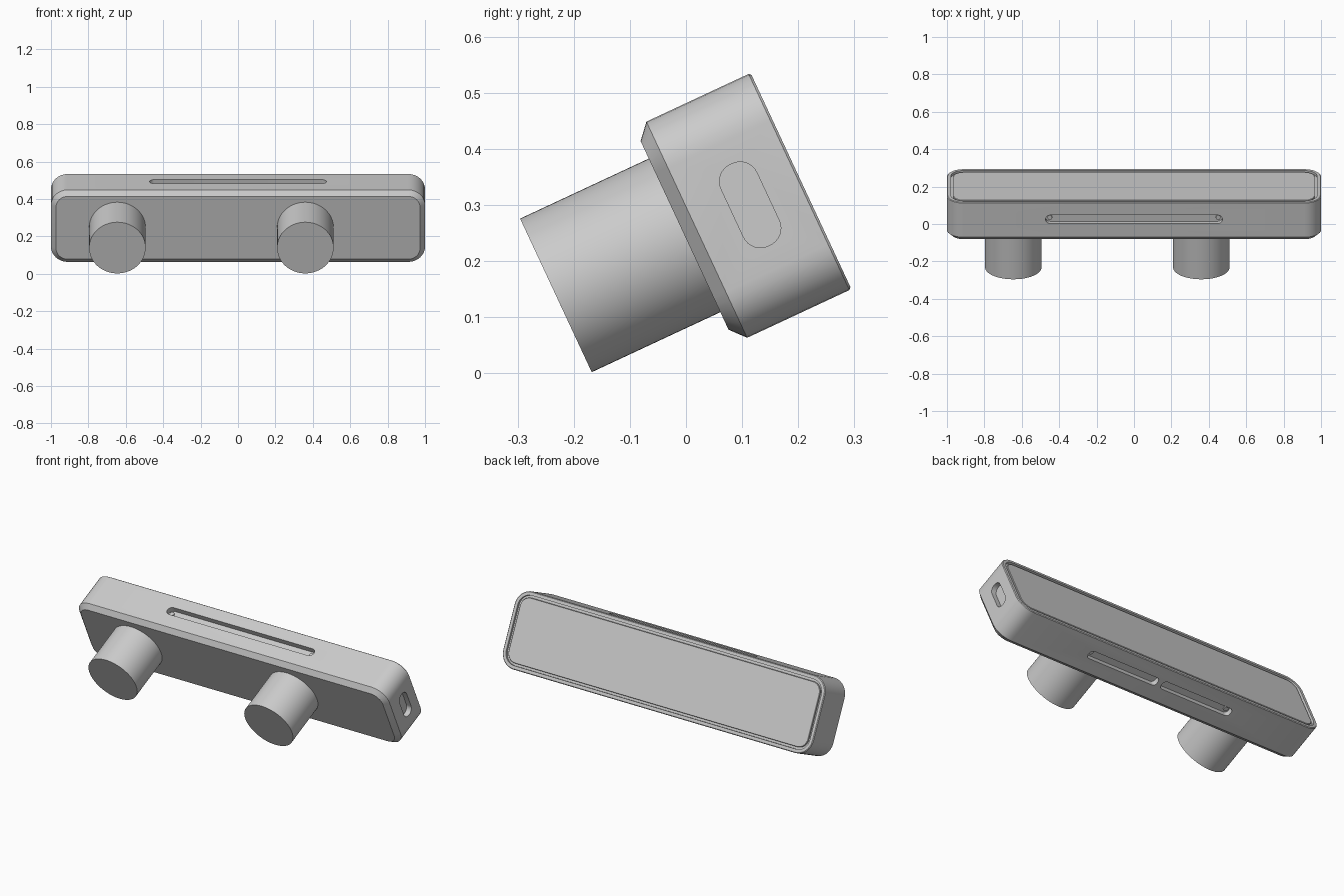
import bpy, bmesh, math
from mathutils import Matrix, Vector

cube = bpy.data.objects.get("Cube")
if cube:
    bpy.data.objects.remove(cube, do_unlink=True)

grey = bpy.data.materials.new("plain_grey")
grey.use_nodes = True
grey.diffuse_color = (0.6, 0.6, 0.6, 1)
grey.node_tree.nodes["Principled BSDF"].inputs["Base Color"].default_value = (0.6, 0.6, 0.6, 1)

# The whole model leans back; parts are laid out upright, with y = 0 at the back face
LEAN = Matrix.Translation((0, 0.205, 0.3425)) @ Matrix.Rotation(math.radians(25), 4, "X")
TO_Z = Matrix.Rotation(math.pi / 2, 4, "X")
TO_X = Matrix.Rotation(math.pi / 2, 4, "Z")
WIDTH, HEIGHT, CORNER = 2.0, 0.425, 0.09
MID = -0.1


def rounded_rect(w, h, r, steps):
    """Outline of a rounded rectangle in the xz plane."""
    points = []
    for q, (sx, sz) in enumerate([(1, 1), (-1, 1), (-1, -1), (1, -1)]):
        for i in range(steps + 1):
            a = math.pi / 2 * (q + i / steps)
            points.append((sx * (w / 2 - r) + r * math.cos(a),
                           sz * (h / 2 - r) + r * math.sin(a)))
    return points


def loft(name, w, h, r, rings, place=Matrix(), steps=8):
    """Solid through rounded rectangles, each ring given as (inset, y)."""
    bm = bmesh.new()
    loops = []
    for inset, y in rings:
        outline = rounded_rect(w - 2 * inset, h - 2 * inset, r - inset, steps)
        loops.append([bm.verts.new((x, y, z)) for x, z in outline])
    for a, b in zip(loops, loops[1:]):
        for i in range(len(a)):
            j = (i + 1) % len(a)
            bm.faces.new((a[i], a[j], b[j], b[i]))
    bm.faces.new(loops[0])
    bm.faces.new(loops[-1])
    bmesh.ops.remove_doubles(bm, verts=bm.verts, dist=0.00001)
    bmesh.ops.recalc_face_normals(bm, faces=bm.faces)
    bm.transform(LEAN @ place)
    mesh = bpy.data.meshes.new(name)
    bm.to_mesh(mesh)
    bm.free()
    mesh.materials.append(grey)
    ob = bpy.data.objects.new(name, mesh)
    bpy.context.collection.objects.link(ob)
    return ob


def activate(ob):
    bpy.ops.object.select_all(action="DESELECT")
    ob.select_set(True)
    bpy.context.view_layer.objects.active = ob


def cut(ob, cutter):
    activate(ob)
    mod = ob.modifiers.new("cut", "BOOLEAN")
    mod.operation = "DIFFERENCE"
    mod.solver = "EXACT"
    mod.object = cutter
    bpy.ops.object.modifier_apply(modifier=mod.name)
    bpy.data.objects.remove(cutter, do_unlink=True)


parts = []

# Body with a chamfered front edge and a shallow tray in the back
body = loft("body", WIDTH, HEIGHT, CORNER,
            [(0.027, -0.229), (0, -0.205), (0, -0.004), (0.004, 0),
             (0.021, 0), (0.021, -0.014)])
parts.append(body)

# Back panel set into the tray
parts.append(loft("back_panel", WIDTH, HEIGHT, CORNER,
                  [(0.034, -0.016), (0.034, -0.005), (0.036, -0.003)]))

# Long slot on top, two shorter slots underneath
DEPTH, SLOT_W, SLOT_L = 0.03, 0.05, 0.945
sink = [(0, -DEPTH), (0, DEPTH)]
top, bottom = HEIGHT / 2, -HEIGHT / 2
cut(body, loft("top_slot_cutter", SLOT_L, SLOT_W, SLOT_W / 2, sink,
               Matrix.Translation((0, MID, top)) @ TO_Z))
half = (SLOT_L - 0.03) / 2
for side in (-1, 1):
    x = side * (half + 0.03) / 2
    cut(body, loft("bottom_slot_cutter", half, SLOT_W, 0.02, sink,
                   Matrix.Translation((x, MID, bottom)) @ TO_Z))

# Upright recess in the left end
cut(body, loft("end_recess_cutter", 0.07, 0.16, 0.033, sink,
               Matrix.Translation((WIDTH / 2, MID, 0)) @ TO_X))

# Small pins at the slot ends
for level, floor in (("top", top - DEPTH), ("bottom", bottom + DEPTH)):
    for side, label in ((-1, "right"), (1, "left")):
        place = Matrix.Translation((side * 0.45, MID, floor)) @ TO_Z
        parts.append(loft(f"{level}_{label}_pin", 0.026, 0.026, 0.013,
                          [(0, -0.008), (0, 0.008)], place, 4))

# Two round stubs on the front
for label, x in (("right", -0.645), ("left", 0.36)):
    parts.append(loft(f"{label}_stub", 0.302, 0.302, 0.151,
                      [(0, -0.482), (0, -0.22)], Matrix.Translation((x, 0, 0)), 16))

for ob in parts:
    activate(ob)
    bpy.ops.object.shade_smooth_by_angle(angle=math.radians(30))
